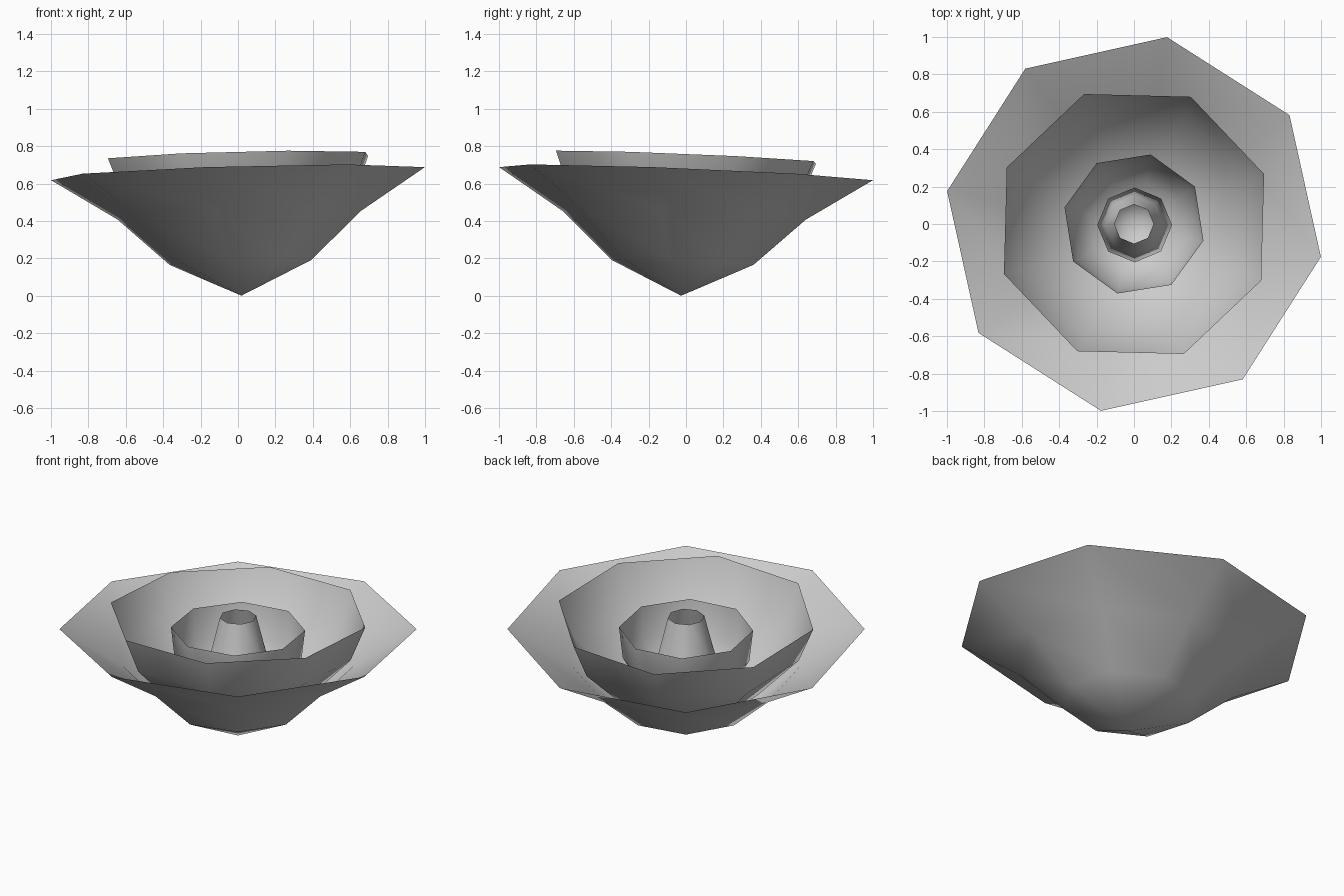
import bpy, bmesh, math
from mathutils import Matrix, Vector

if "Cube" in bpy.data.objects:
    bpy.data.objects.remove(bpy.data.objects["Cube"])

grey = bpy.data.materials.new("petal_grey")
grey.diffuse_color = (0.6, 0.6, 0.6, 1)
grey.use_nodes = True
grey.node_tree.nodes["Principled BSDF"].inputs["Base Color"].default_value = grey.diffuse_color


def petal_cup(name, profile, turn, slope, sides=8):
    """Eight-sided open cup: profile is (radius, height) from rim down to the apex."""
    bm = bmesh.new()
    rim_z = profile[0][1]
    # tilt the whole cup about the centre of its rim
    up = Vector((-slope[0], -slope[1], 1)).normalized()
    tilt = Vector((0, 0, 1)).rotation_difference(up).to_matrix().to_4x4()
    rings = []
    for r, z in profile[:-1]:
        rings.append([bm.verts.new((r * math.cos(a), r * math.sin(a), z - rim_z))
                      for a in (math.radians(turn + 360 * i / sides) for i in range(sides))])
    apex = bm.verts.new((0, 0, profile[-1][1] - rim_z))
    for i in range(sides):
        j = (i + 1) % sides
        for hi, lo in zip(rings, rings[1:]):
            bm.faces.new((hi[i], lo[i], lo[j], hi[j]))
        bm.faces.new((rings[-1][i], apex, rings[-1][j]))
    for f in bm.faces:
        f.smooth = True
    bm.transform(Matrix.Translation((0, 0, rim_z)) @ tilt)
    me = bpy.data.meshes.new(name)
    bm.to_mesh(me)
    bm.free()
    me.materials.append(grey)
    ob = bpy.data.objects.new(name, me)
    bpy.context.collection.objects.link(ob)
    return ob


# wide outer petals
petal_cup("outer_petals", [(1.015, 0.653), (0.66, 0.43), (0.385, 0.178), (0, 0)],
          35, (0.028, -0.04))
# deeper middle bowl
petal_cup("middle_petals", [(0.745, 0.741), (0.66, 0.53), (0.42, 0.28), (0, 0.12)],
          21, (0.024, -0.041))
# steep inner bowl
petal_cup("inner_petals", [(0.382, 0.655), (0.36, 0.46), (0.25, 0.28), (0, 0.18)],
          31.5, (0.012, -0.02))
# bulb in the centre, narrowing to an open top
petal_cup("centre_bulb", [(0.105, 0.73), (0.155, 0.53), (0.2, 0.38), (0, 0.2)],
          0, (0.01, -0.015))
